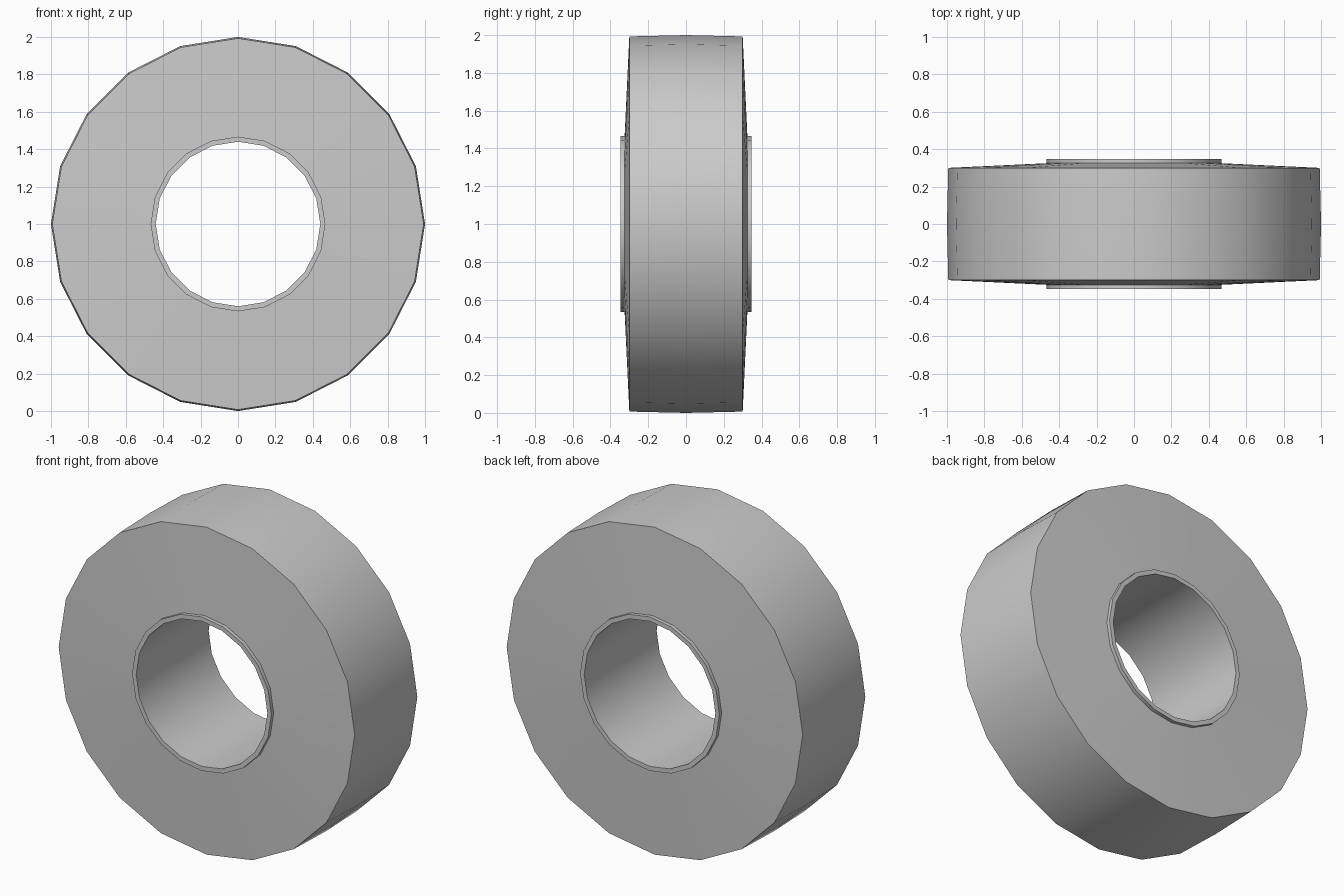
import bpy, bmesh
from math import sin, cos, pi, radians

if "Cube" in bpy.data.objects:
    bpy.data.objects.remove(bpy.data.objects["Cube"])

SIDES = 20
CENTRE_Z = 1.0


def lathe(name, profile, closed):
    """Revolve (y, radius) points about the wheel axle (y)."""
    bm = bmesh.new()
    rings = []
    for i in range(SIDES):
        a = 2 * pi * i / SIDES
        rings.append([bm.verts.new((r * sin(a), y, CENTRE_Z + r * cos(a)))
                      for y, r in profile])
    n = len(profile)
    for i in range(SIDES):
        a, b = rings[i], rings[(i + 1) % SIDES]
        for j in range(n if closed else n - 1):
            k = (j + 1) % n
            bm.faces.new((a[j], a[k], b[k], b[j]))
    bmesh.ops.recalc_face_normals(bm, faces=bm.faces)
    mesh = bpy.data.meshes.new(name)
    bm.to_mesh(mesh)
    bm.free()
    # outward-facing check: the outermost faces must point away from the axle
    far = max(mesh.polygons, key=lambda p: (p.center.x ** 2 + (p.center.z - CENTRE_Z) ** 2))
    if far.normal.x * far.center.x + far.normal.z * (far.center.z - CENTRE_Z) < 0:
        mesh.flip_normals()
    obj = bpy.data.objects.new(name, mesh)
    bpy.context.collection.objects.link(obj)
    bpy.ops.object.select_all(action='DESELECT')
    obj.select_set(True)
    bpy.context.view_layer.objects.active = obj
    bpy.ops.object.shade_smooth_by_angle(angle=radians(35))
    return obj


# Tyre: slightly crowned tread, sidewalls swelling toward the hub
lathe("tyre", [(-0.325, 0.467), (-0.30, 0.993), (0, 1.0),
               (0.30, 0.993), (0.325, 0.467)], closed=False)

# Hub sleeve: thin tube lining the bore, standing proud on both sides
lathe("hub_sleeve", [(-0.347, 0.44), (-0.347, 0.467),
                     (0.347, 0.467), (0.347, 0.44)], closed=True)
